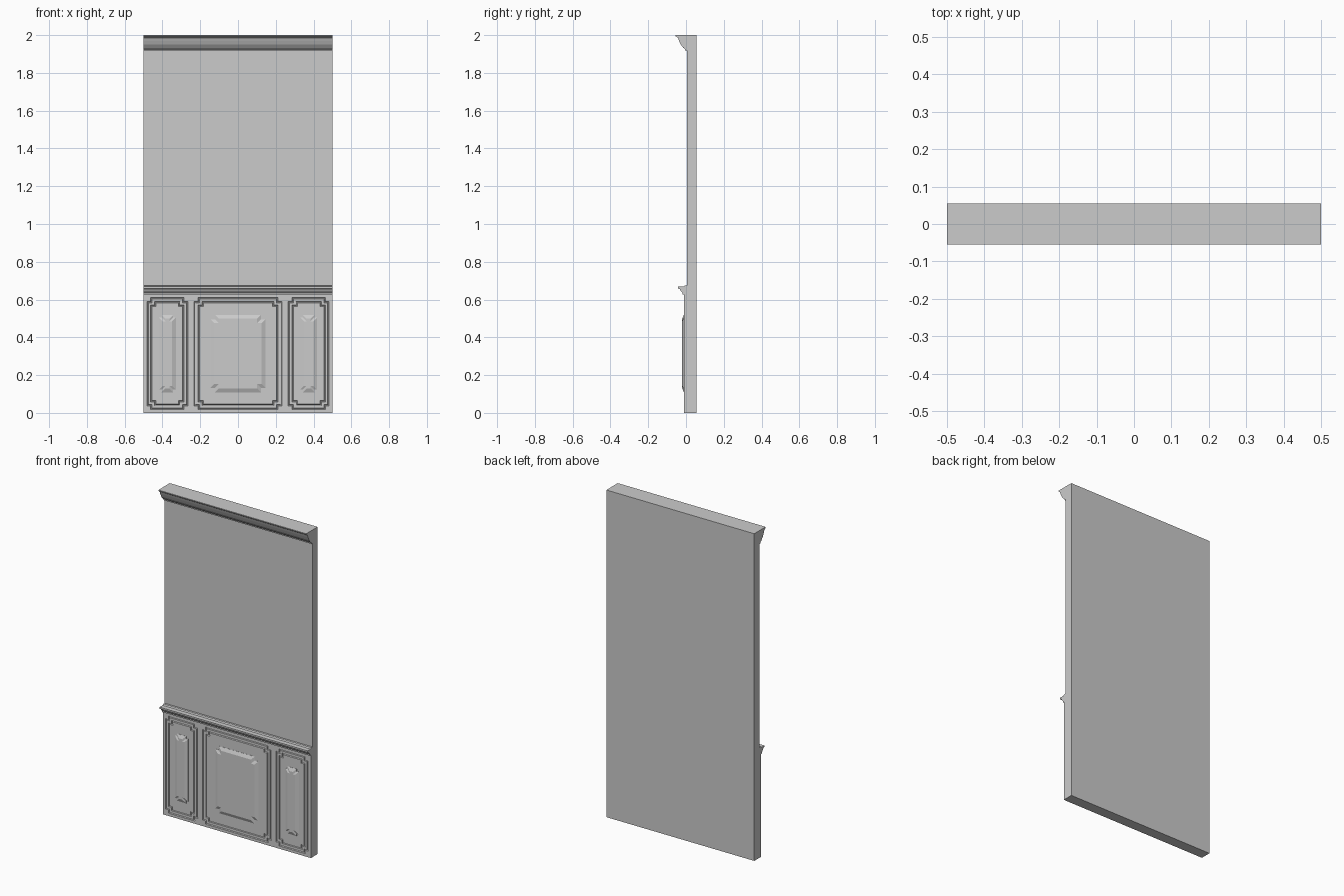
import bpy, bmesh

cube = bpy.data.objects.get("Cube")
if cube:
    bpy.data.objects.remove(cube, do_unlink=True)

paint = bpy.data.materials.new("grey_paint")
paint.use_nodes = True
GREY = (0.6, 0.6, 0.6, 1)
paint.diffuse_color = GREY
paint.node_tree.nodes["Principled BSDF"].inputs["Base Color"].default_value = GREY

BACK, UPPER, LOWER = 0.055, 0.005, -0.01
RAIL_Z = 0.65
MID_Z = 0.314
# Panels: centre x, half width, half width of the raised field, field corner notch
PANELS = [(-0.374, 0.109, 0.045, 0.014), (0, 0.232, 0.145, 0.024), (0.374, 0.109, 0.045, 0.014)]


def finish(name, bm):
    bmesh.ops.recalc_face_normals(bm, faces=bm.faces)
    mesh = bpy.data.meshes.new(name)
    bm.to_mesh(mesh)
    bm.free()
    mesh.materials.append(paint)
    obj = bpy.data.objects.new(name, mesh)
    bpy.context.collection.objects.link(obj)
    return obj


def extrude_profile(profile):
    """Sweep a (y, z) outline across the full width."""
    bm = bmesh.new()
    ends = [[bm.verts.new((x, y, z)) for y, z in profile] for x in (-0.5, 0.5)]
    for end in ends:
        bm.faces.new(end)
    bridge(bm, *ends)
    return bm


def bridge(bm, a, b):
    for i in range(len(a)):
        j = (i + 1) % len(a)
        bm.faces.new((a[i], a[j], b[j], b[i]))


def notched_loop(bm, cx, hx, hz, notch, y):
    """Rectangle with a square step cut from each corner."""
    quarter = [(hx, hz - notch), (hx - notch, hz - notch), (hx - notch, hz)]
    pts = []
    for sx, sz in ((1, 1), (-1, 1), (-1, -1), (1, -1)):
        q = quarter if sx * sz > 0 else quarter[::-1]
        pts += [(cx + sx * px, y, MID_Z + sz * pz) for px, pz in q]
    return [bm.verts.new(p) for p in pts]


# Wall slab, with grooved panels let into the lower front
bm = extrude_profile([(BACK, 0), (BACK, 2), (UPPER, 2), (UPPER, RAIL_Z), (LOWER, RAIL_Z), (LOWER, 0)])
bm.faces.ensure_lookup_table()
front = next(f for f in bm.faces if all(abs(v.co.y - LOWER) < 1e-5 for v in f.verts))
rim = list(front.edges)
bmesh.ops.delete(bm, geom=[front], context="FACES_ONLY")
GROOVES = [(0, 0), (0.003, 0.006), (0.006, 0.006), (0.008, 0),
           (0.021, 0), (0.023, 0.006), (0.026, 0.006), (0.029, 0)]
for cx, hx, field_hx, field_notch in PANELS:
    loops = [notched_loop(bm, cx, hx - d, 0.297 - d, 0.02, LOWER + depth) for d, depth in GROOVES]
    for a, b in zip(loops, loops[1:]):
        bridge(bm, a, b)
    bm.faces.new(loops[-1])
    rim += [bm.edges.get((loops[0][i - 1], loops[0][i])) for i in range(len(loops[0]))]
bmesh.ops.triangle_fill(bm, edges=rim, use_beauty=True)
finish("wall_panelling", bm)

# Raised bevelled fields
for name, (cx, hx, field_hx, notch) in zip(("right_field", "centre_field", "left_field"), PANELS):
    bm = bmesh.new()
    loops = [notched_loop(bm, cx, field_hx - d, 0.205 - d, notch, LOWER - h)
             for d, h in ((0, -0.001), (0, 0.001), (0.02, 0.01))]
    for a, b in zip(loops, loops[1:]):
        bridge(bm, a, b)
    bm.faces.new(loops[0])
    bm.faces.new(loops[-1])
    finish(name, bm)

# Crown moulding along the top
finish("crown_moulding", extrude_profile([
    (UPPER + 0.01, 2), (-0.055, 2), (-0.055, 1.994), (-0.043, 1.986), (-0.037, 1.97),
    (-0.028, 1.95), (-0.014, 1.932), (-0.004, 1.925), (-0.004, 1.918), (UPPER + 0.01, 1.918)]))

# Chair rail above the panelling
finish("chair_rail", extrude_profile([
    (UPPER + 0.01, 0.674), (-0.008, 0.674), (-0.014, 0.668), (-0.043, 0.668), (-0.043, 0.658),
    (-0.033, 0.656), (-0.027, 0.645), (-0.018, 0.636), (-0.018, 0.628), (UPPER + 0.01, 0.628)]))
